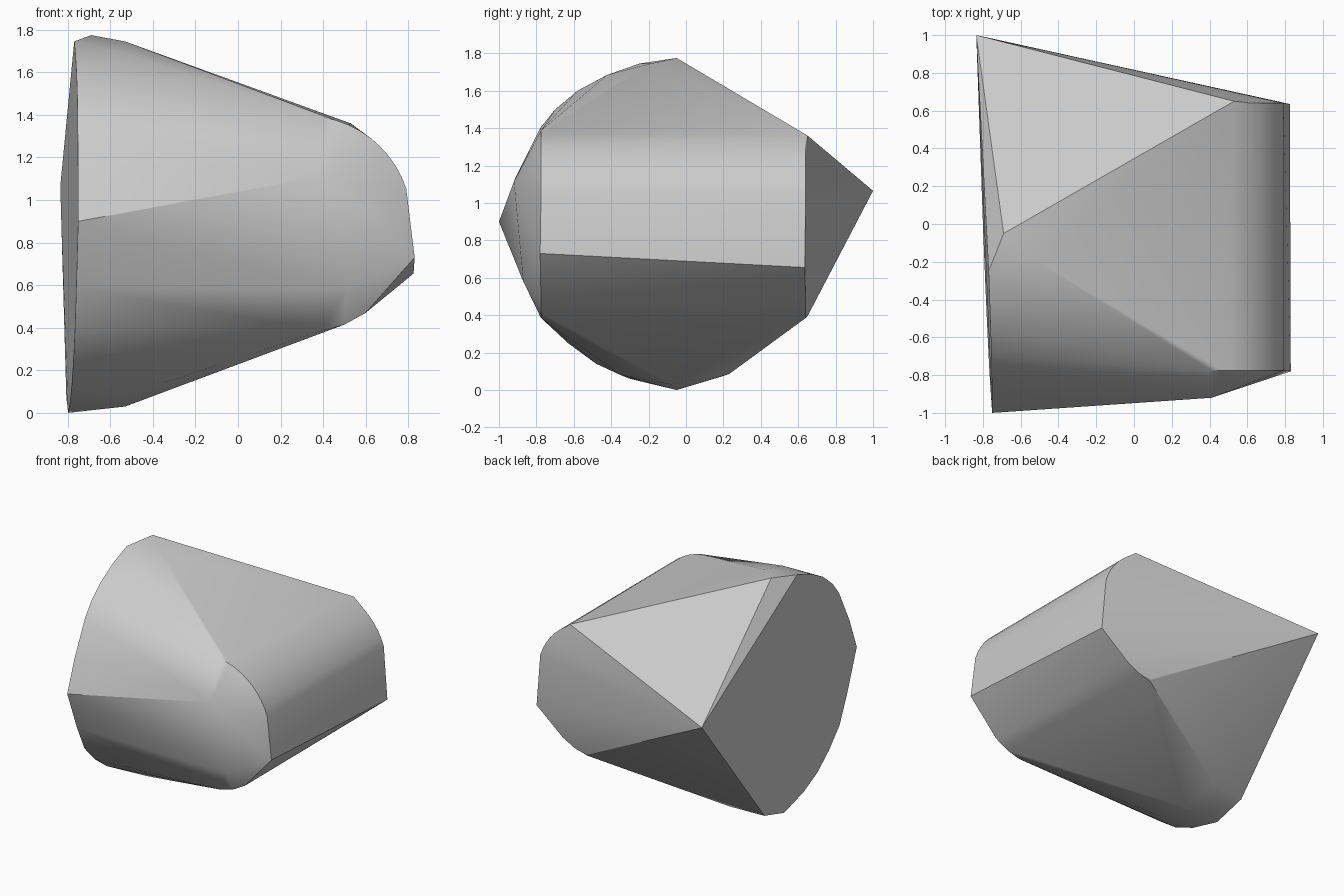
import bpy
import bmesh
from math import cos, sin, radians
from mathutils import Vector

default_cube = bpy.data.objects.get("Cube")
if default_cube:
    bpy.data.objects.remove(default_cube, do_unlink=True)


def make_material(name, colour):
    material = bpy.data.materials.new(name)
    material.use_nodes = True
    material.diffuse_color = colour
    shader = next(n for n in material.node_tree.nodes if n.type == "BSDF_PRINCIPLED")
    shader.inputs["Base Color"].default_value = colour
    return material


def end_plane(y, z):
    """Point on the slightly tilted flat end."""
    return Vector((-0.8 - 0.038 * y + 0.012 * z, y, z))


def build_hull(name, points, material):
    """Wrap the section points in one tight convex skin."""
    bm = bmesh.new()
    verts = [bm.verts.new(point) for point in points]
    hull = bmesh.ops.convex_hull(bm, input=verts)
    unused = set(hull["geom_interior"]) | set(hull["geom_unused"])
    loose = [item for item in unused if isinstance(item, bmesh.types.BMVert) and item.is_valid]
    bmesh.ops.delete(bm, geom=loose, context="VERTS")
    bmesh.ops.dissolve_limit(bm, angle_limit=radians(0.3), verts=bm.verts[:], edges=bm.edges[:])
    bmesh.ops.recalc_face_normals(bm, faces=bm.faces[:])
    mesh = bpy.data.meshes.new(name)
    bm.to_mesh(mesh)
    bm.free()
    mesh.materials.append(material)
    body = bpy.data.objects.new(name, mesh)
    bpy.context.collection.objects.link(body)
    return body


# Rim of the flat end, as y and z
rim_profile = [
    (-0.25, 1.745), (-0.43, 1.68), (-0.58, 1.6), (-0.7, 1.5), (-0.78, 1.4),
    (-0.91, 1.14), (-1, 0.9), (-0.87, 0.59), (-0.77, 0.39), (-0.63, 0.25),
    (-0.48, 0.14), (-0.3, 0.06), (-0.05, 0), (0.2, 0.075),
]
flat_end = [end_plane(y, z) for y, z in rim_profile]

# Rounded nose section, as x and z: an upper arc and a lower bevel
arc_steps = 9
nose_arc = []
for step in range(arc_steps + 1):
    angle = radians(80 - 62 * step / arc_steps)
    nose_arc.append((0.32 + 0.495 * cos(angle), 0.9 + 0.495 * sin(angle)))
nose_bevel = [(0.6, 0.47), (0.5, 0.415), (0.39, 0.385)]

nose_front = [Vector((x, -0.775, z)) for x, z in nose_arc + nose_bevel]
nose_back = [Vector((x, 0.64, z)) for x, z in nose_arc + nose_bevel if not (x < 0.52 and z > 1)]

# Slanted lower edge of the nose
nose_edge = [Vector((0.83, -0.78, 0.73)), Vector((0.825, 0.635, 0.655))]

# Single corners that pull out the crown, back and front facets
corners = [Vector(corner) for corner in (
    (-0.835, 1, 1.065), (-0.69, -0.05, 1.775), (0.53, 0.65, 1.36), (0.39, 0.65, 0.395),
    (0.41, -0.92, 1.115), (0.51, -0.87, 0.58),
)]

# Shallow shoulders beside the flat end, above and below
shoulders = [Vector((-0.53, y, z)) for y, z in (
    (-0.19, 1.745), (-0.42, 1.685), (-0.35, 0.08), (-0.08, 0.03), (0.23, 0.085),
)]

stone_grey = make_material("Stone grey", (0.6, 0.6, 0.6, 1))
body = build_hull(
    "faceted_body",
    flat_end + nose_front + nose_back + nose_edge + corners + shoulders,
    stone_grey,
)

bpy.ops.object.select_all(action="DESELECT")
body.select_set(True)
bpy.context.view_layer.objects.active = body
bpy.ops.object.shade_smooth_by_angle(angle=radians(25))
